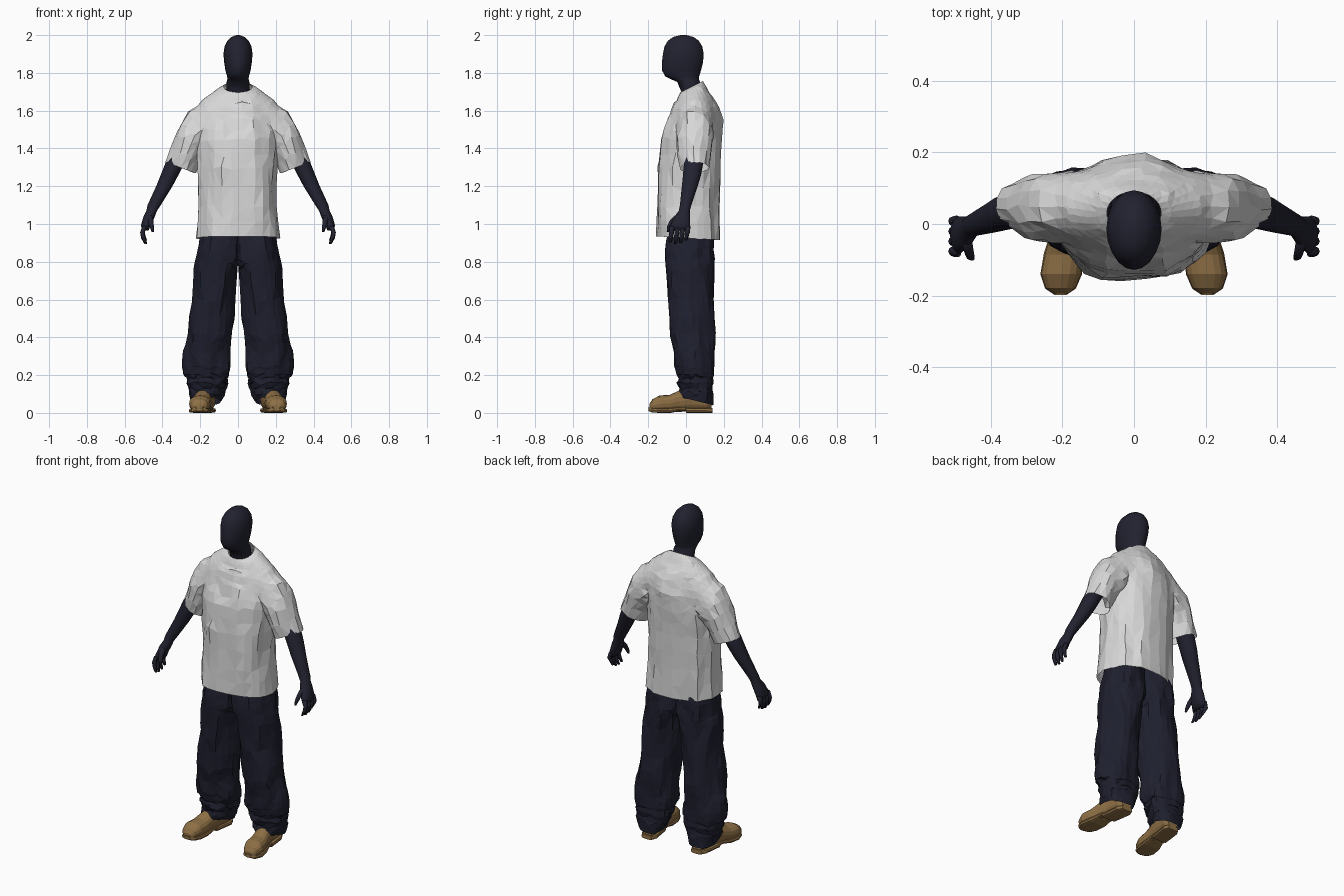
import bpy, bmesh, math
from mathutils import Vector, noise


def material(name, rgb):
    m = bpy.data.materials.new(name)
    m.diffuse_color = (*rgb, 1)
    return m


SKIN = material("dark skin", (0.016, 0.016, 0.030))
DENIM = material("navy cloth", (0.013, 0.014, 0.027))
WHITE = material("white cotton", (0.68, 0.68, 0.68))
TAN = material("tan leather", (0.27, 0.16, 0.06))


def loft(name, rings, mat, n=12, e=(1, 1), sub=1, fold=0.0, zf=4, cap=True,
         smooth=False, side=1, along_y=False, clamp=False, mirror=False):
    """Skin rings (x, y, z, rx, ry, tilt about y in degrees, rise towards +y)."""
    rings = [tuple(r) + (0,) * (7 - len(r)) for r in rings]
    dense = [rings[0]]
    for a, b in zip(rings, rings[1:]):
        for k in range(1, sub + 1):
            dense.append(tuple(p + (q - p) * k / sub for p, q in zip(a, b)))
    bm = bmesh.new()
    rows = []
    for k, (x, y, z, rx, ry, tilt, rise) in enumerate(dense):
        row = []
        t = math.radians(tilt)
        power = e[0] + (e[1] - e[0]) * k / (len(dense) - 1)
        inside = 0 < k < len(dense) - 1
        amp = fold * min(1, max(0, (1.73 - z) / .2))   # folds fade at the neck
        for i in range(n):
            g = 2 * math.pi * i / n
            if fold and inside:      # uneven facets
                g += noise.noise(Vector((i * 1.7, k * 2.3, .4))) * 2 / n
            c, s = math.cos(g), math.sin(g)
            c = math.copysign(abs(c) ** power, c)
            s = math.copysign(abs(s) ** power, s)
            p = Vector((x + rx * c * math.cos(t), y + ry * s,
                        z + rx * c * math.sin(t) + rise * s))
            if fold:                 # cloth folds
                d = noise.noise(Vector((p.x * 15, p.y * 15, p.z * zf))) * amp
                p.x += d * c
                p.y += d * s
                if inside:
                    p.z += noise.noise(Vector((i * 2.1, k * 1.3, 7.7))) * amp * 1.3
            if along_y:
                p = Vector((p.x, p.z, p.y))
            if clamp:
                p.x = max(p.x, 0)
            p.x *= side
            row.append(bm.verts.new(p))
        rows.append(row)
    for a, b in zip(rows, rows[1:]):
        for i in range(n):
            j = (i + 1) % n
            bm.faces.new((a[i], a[j], b[j], b[i]))
    if cap:
        bm.faces.new(rows[0])
        bm.faces.new(rows[-1])
    if clamp:
        inner = [f for f in bm.faces if all(v.co.x < 1e-4 for v in f.verts)]
        bmesh.ops.delete(bm, geom=inner, context='FACES')
    bmesh.ops.recalc_face_normals(bm, faces=bm.faces[:])
    if fold:
        bmesh.ops.triangulate(bm, faces=[f for f in bm.faces if len(f.verts) == 4],
                              quad_method='SHORT_EDGE')
    for f in bm.faces:
        f.smooth = smooth
    me = bpy.data.meshes.new(name)
    bm.to_mesh(me)
    bm.free()
    me.materials.append(mat)
    ob = bpy.data.objects.new(name, me)
    bpy.context.collection.objects.link(ob)
    if mirror:
        m = ob.modifiers.new("Mirror", 'MIRROR')
        m.use_clip = clamp
        m.use_mirror_merge = clamp
    return ob


# Head and neck
loft("head", [
    (0, .030, 1.62, .066, .048), (0, .027, 1.70, .063, .052),
    (0, .014, 1.752, .060, .060), (0, -.008, 1.768, .056, .076),
    (0, -.020, 1.782, .058, .090), (0, -.024, 1.815, .067, .104),
    (0, -.019, 1.855, .073, .109), (0, -.014, 1.90, .077, .108),
    (0, -.014, 1.94, .071, .100), (0, -.014, 1.97, .056, .082),
    (0, -.014, 1.99, .035, .054), (0, -.014, 2.0, .010, .016)],
    SKIN, n=20, smooth=True)

# Shirt: torso and two sleeves joined, then opened at the hems
shirt = loft("shirt", [
    (0, .010, .925, .215, .168, 0, -.01), (0, .008, 1.10, .211, .166),
    (0, .014, 1.30, .211, .166), (0, .028, 1.45, .211, .162),
    (0, .046, 1.55, .208, .146), (0, .047, 1.62, .203, .122),
    (0, .045, 1.665, .185, .094, 0, .01), (0, .036, 1.705, .132, .072, 0, .02),
    (0, .030, 1.727, .076, .060, 0, .030)],
    WHITE, n=26, e=(.84, 1), sub=2, fold=.024, zf=3)
for s in (1, -1):
    sleeve = loft("sleeve", [
        (.070, .050, 1.570, .050, .055, 70), (.145, .050, 1.580, .092, .090, 63),
        (.200, .050, 1.510, .103, .107, 53), (.252, .048, 1.430, .087, .097, 36),
        (.305, .042, 1.298, .086, .073, 20)],
        WHITE, n=16, e=(1, .95), sub=2, fold=.016, side=s)
    b = shirt.modifiers.new("Join", 'BOOLEAN')
    b.operation, b.solver, b.object = 'UNION', 'EXACT', sleeve
    joined = bpy.data.meshes.new_from_object(
        shirt.evaluated_get(bpy.context.evaluated_depsgraph_get()))
    shirt.modifiers.clear()
    shirt.data = joined
    bpy.data.objects.remove(sleeve)
bm = bmesh.new()
bm.from_mesh(shirt.data)
bmesh.ops.delete(bm, geom=[f for f in bm.faces if len(f.verts) > 12], context='FACES')
seam = [v for v in bm.verts if v.co.z > 1.5 and .11 < abs(v.co.x) < .25]
for _ in range(4):
    bmesh.ops.smooth_vert(bm, verts=seam, factor=.5, use_axis_x=True,
                          use_axis_y=True, use_axis_z=True)
bm.to_mesh(shirt.data)
bm.free()

# Baggy trousers with bunched cuffs, one leg mirrored
loft("trousers", [
    (.085, .016, 1.00, .105, .118), (.091, .020, .90, .114, .130),
    (.098, .022, .82, .120, .130), (.119, .023, .76, .111, .128),
    (.134, .025, .60, .114, .124), (.150, .033, .42, .117, .117),
    (.160, .044, .32, .122, .107), (.164, .049, .25, .122, .103),
    (.165, .052, .205, .119, .099), (.162, .055, .180, .104, .090),
    (.164, .053, .155, .110, .100), (.164, .056, .130, .097, .088),
    (.168, .055, .105, .096, .097), (.171, .058, .062, .078, .090, 0, -.022)],
    DENIM, n=22, e=(1, .85), sub=2, fold=.020, zf=6, cap=False, clamp=True, mirror=True)

# Shoes: lofted heel to toe, with rings given as (x, z, y, width, height)
loft("shoe_upper", [
    (.205, .030, -.194, .022, .016), (.205, .040, -.178, .042, .032),
    (.203, .048, -.140, .056, .044), (.195, .050, -.085, .054, .046),
    (.187, .062, -.035, .047, .057), (.175, .070, .030, .047, .060),
    (.167, .065, .110, .048, .056), (.165, .060, .135, .034, .046)],
    TAN, n=16, e=(.9, .9), along_y=True, mirror=True)
loft("shoe_sole", [
    (.205, .020, -.198, .016, .010), (.205, .015, -.180, .043, .013),
    (.203, .012, -.140, .058, .012), (.195, .013, -.080, .056, .013),
    (.187, .021, -.030, .047, .010), (.183, .021, -.002, .047, .010),
    (.182, .013, .000, .048, .013), (.167, .013, .110, .050, .013),
    (.165, .013, .140, .034, .013)],
    TAN, n=12, e=(.5, .5), along_y=True, mirror=True)

# Forearm and palm
loft("arm", [
    (.275, .048, 1.43, .052, .052), (.335, .040, 1.32, .050, .052),
    (.362, .032, 1.26, .047, .049), (.390, .020, 1.20, .043, .043),
    (.444, -.002, 1.10, .035, .031), (.457, -.009, 1.07, .028, .030),
    (.470, -.020, 1.04, .030, .042), (.487, -.030, .995, .026, .052),
    (.492, -.032, .965, .018, .050)],
    SKIN, n=14, smooth=True, mirror=True)

# Fingers and thumb
for i in range(4):
    y = -.074 + .028 * i
    drop = (.006, 0, .004, .018)[i]
    loft("finger", [
        (.494, y, .990, .013, .014), (.506, y - .002, .955, .012, .013),
        (.502, y - .006, .925 + drop, .011, .012),
        (.489, y - .010, .895 + drop, .007, .008)],
        SKIN, n=8, smooth=True, mirror=True)
loft("thumb", [
    (.468, -.042, 1.045, .016, .018), (.462, -.070, 1.015, .014, .018),
    (.457, -.088, .985, .012, .013), (.450, -.095, .957, .006, .007)],
    SKIN, n=8, smooth=True, mirror=True)
